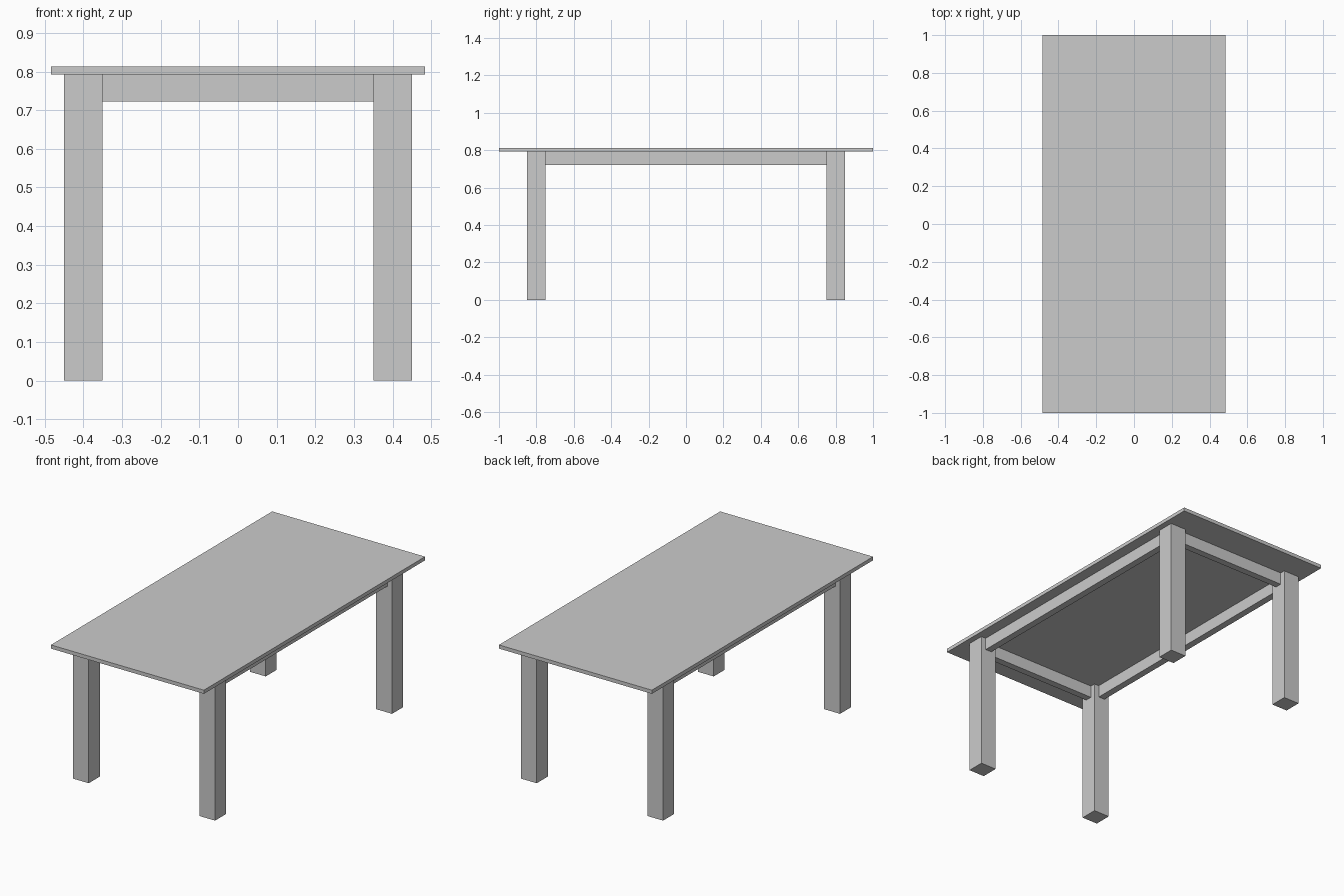
import bpy

if "Cube" in bpy.data.objects:
    bpy.data.objects.remove(bpy.data.objects["Cube"])


def box(name, x, y, z):
    """Box from (min, max) ranges on each axis."""
    ranges = (x, y, z)
    bpy.ops.mesh.primitive_cube_add(size=1, location=[(a + b) / 2 for a, b in ranges])
    ob = bpy.context.object
    ob.name = name
    ob.scale = [b - a for a, b in ranges]
    bpy.ops.object.transform_apply(location=False, rotation=False, scale=True)
    return ob


LEG_X, LEG_Y, LEG_W = 0.40, 0.80, 0.10   # leg centres and width
UNDER, TOP = 0.792, 0.813                # tabletop underside and surface
APRON_Z = (0.722, UNDER)
APRON_T = 0.04
h, t = LEG_W / 2, APRON_T / 2

# Tabletop
box("tabletop", (-0.484, 0.484), (-1, 1), (UNDER, TOP))

# Legs
for sy, fb in ((-1, "front"), (1, "back")):
    for sx, lr in ((-1, "left"), (1, "right")):
        cx, cy = sx * LEG_X, sy * LEG_Y
        box(f"{fb}_{lr}_leg", (cx - h, cx + h), (cy - h, cy + h), (0, UNDER))

# Aprons running between the legs
for s, side, end in ((-1, "left", "front"), (1, "right", "back")):
    cx, cy = s * LEG_X, s * LEG_Y
    box(f"{side}_apron", (cx - t, cx + t), (-LEG_Y + h, LEG_Y - h), APRON_Z)
    box(f"{end}_apron", (-LEG_X + h, LEG_X - h), (cy - t, cy + t), APRON_Z)
